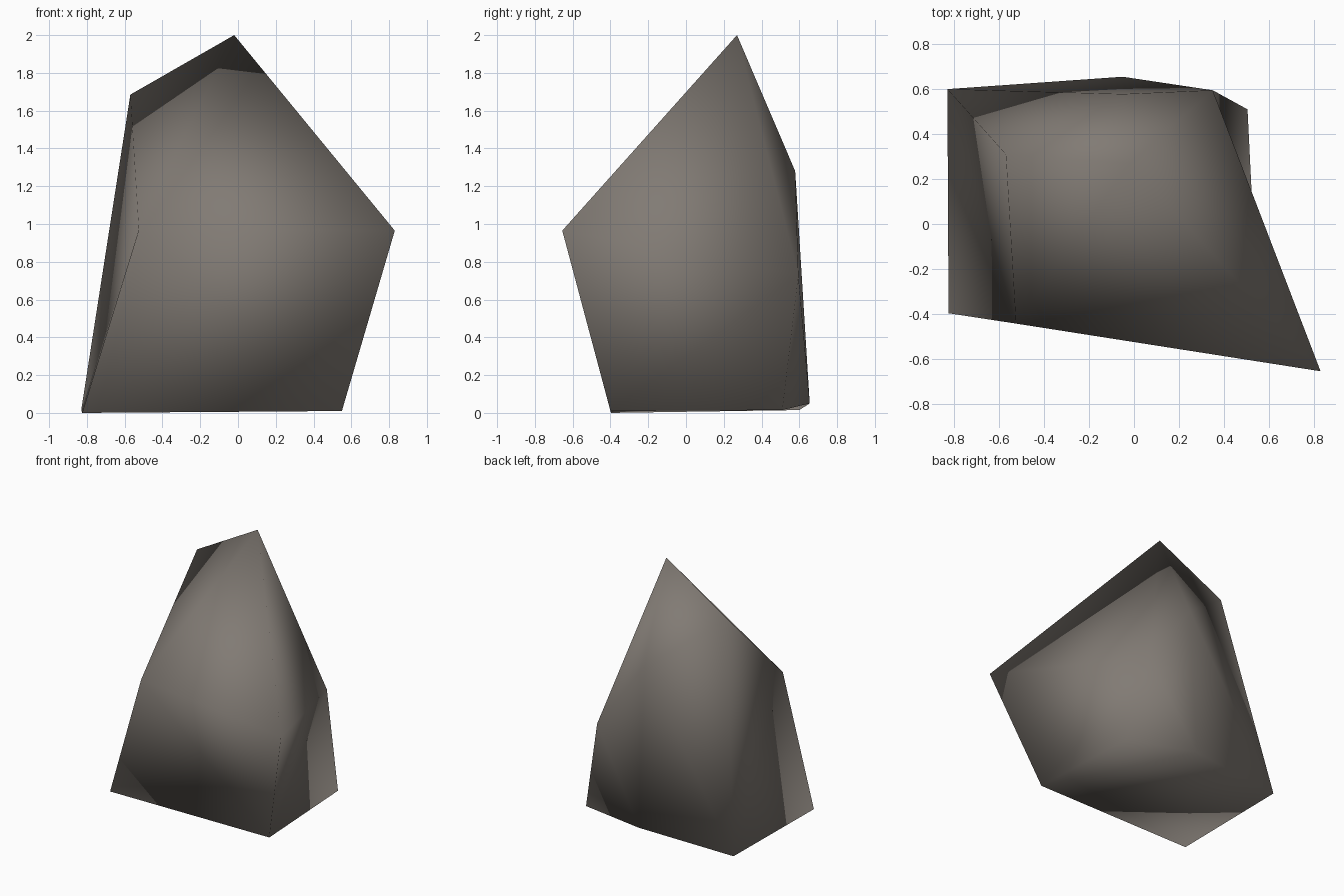
import bpy, bmesh

if "Cube" in bpy.data.objects:
    bpy.data.objects.remove(bpy.data.objects["Cube"])

# Corners of the boulder, in rings from bottom to top
corners = {
    "front_left": (-0.825, -0.397, 0.0), "front_right": (0.55, -0.40, 0.01),
    "back_right": (0.505, 0.51, 0.015), "back": (-0.05, 0.655, 0.05),
    "back_left": (-0.83, 0.60, 0.015),
    "mid_left": (-0.525, -0.443, 0.97), "mid_right": (0.83, -0.655, 0.965),
    "mid_back_right": (0.35, 0.595, 0.73), "mid_back": (-0.05, 0.578, 1.28),
    "peak": (-0.02, 0.27, 2.0), "shoulder": (-0.57, 0.31, 1.685),
}
# Sides of the boulder, each a loop of corners
sides = [
    "front_left back_left back back_right front_right",      # underside
    "front_left front_right mid_right mid_left",             # front
    "mid_left mid_right peak shoulder",                      # sloping top
    "front_right back_right mid_back_right mid_right",       # right
    "mid_right mid_back_right mid_back peak",                # upper right
    "back_left front_left mid_left shoulder",                # left
    "back_left shoulder peak mid_back",                      # upper back
    "back back_left mid_back mid_back_right back_right",     # lower back
]

bm = bmesh.new()
vert = {name: bm.verts.new(co) for name, co in corners.items()}
for loop in sides:
    bm.faces.new([vert[n] for n in loop.split()])
bmesh.ops.recalc_face_normals(bm, faces=bm.faces[:])
# Split each bent side along its shorter diagonal
bmesh.ops.triangulate(bm, faces=bm.faces[:], quad_method='SHORT_EDGE')
for f in bm.faces:
    f.smooth = True

mesh = bpy.data.meshes.new("boulder")
bm.to_mesh(mesh)
bm.free()
boulder = bpy.data.objects.new("boulder", mesh)
bpy.context.collection.objects.link(boulder)

# Warm grey stone
stone = bpy.data.materials.new("warm grey stone")
stone.diffuse_color = (0.22, 0.197, 0.175, 1)
stone.use_nodes = True
stone.node_tree.nodes["Principled BSDF"].inputs["Base Color"].default_value = stone.diffuse_color
mesh.materials.append(stone)
